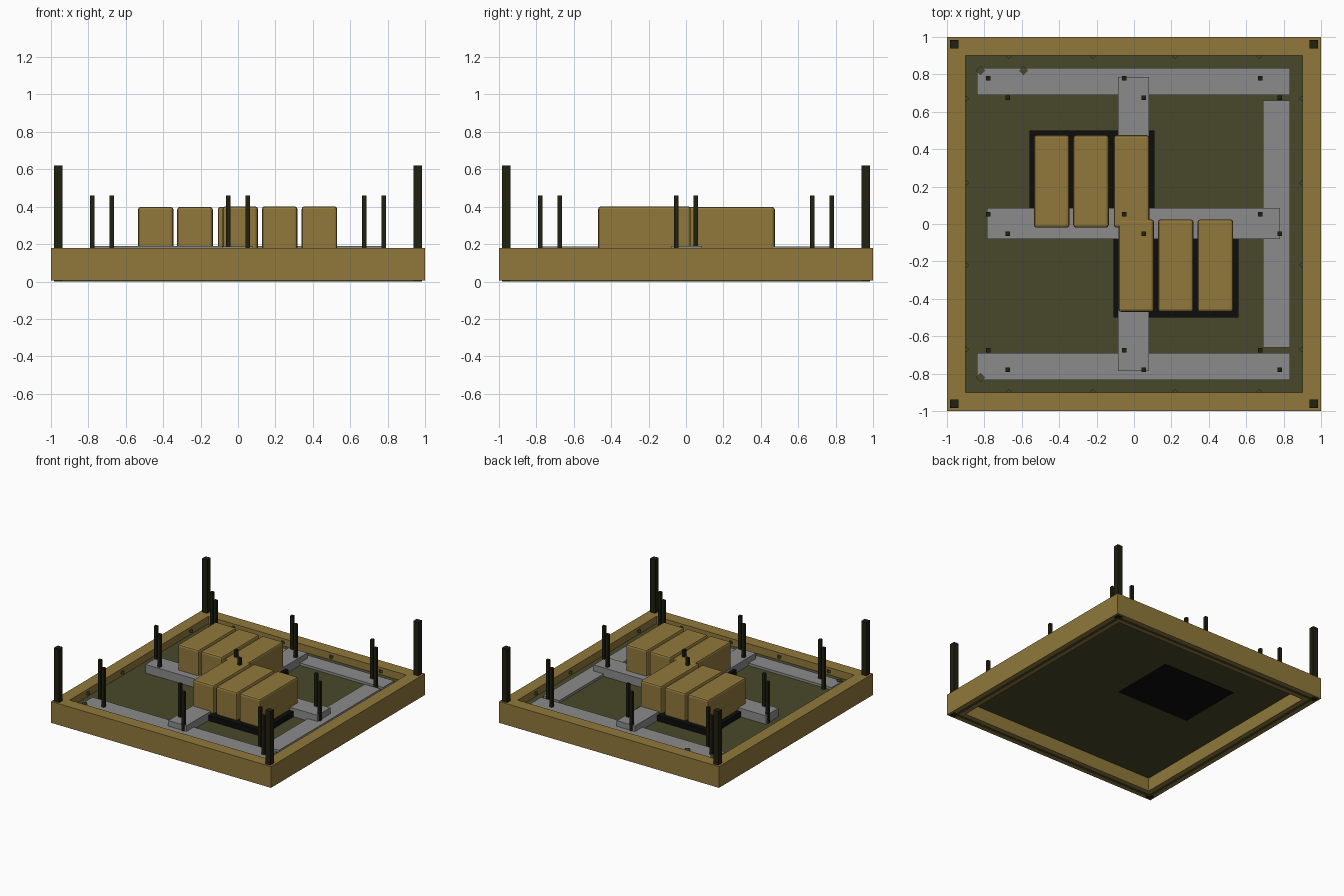
import bpy
import math

cube = bpy.data.objects.get("Cube")
if cube:
    bpy.data.objects.remove(cube, do_unlink=True)


def material(name, rgb):
    m = bpy.data.materials.new(name)
    m.use_nodes = True
    m.diffuse_color = (*rgb, 1)
    bsdf = m.node_tree.nodes["Principled BSDF"]
    bsdf.inputs["Base Color"].default_value = (*rgb, 1)
    bsdf.inputs["Roughness"].default_value = 0.9
    return m


TAN = material("tan", (0.28, 0.19, 0.044))
OLIVE = material("olive", (0.066, 0.066, 0.024))
GREY = material("grey", (0.26, 0.26, 0.26))
BLACK = material("black", (0.004, 0.004, 0.004))
DARK = material("dark_olive", (0.014, 0.014, 0.005))


def box(name, x0, x1, y0, y1, z0, z1, mat, bevel=0, turn=0):
    bpy.ops.mesh.primitive_cube_add(
        size=1, location=((x0 + x1) / 2, (y0 + y1) / 2, (z0 + z1) / 2))
    o = bpy.context.object
    o.name = name
    o.scale = (x1 - x0, y1 - y0, z1 - z0)
    bpy.ops.object.transform_apply(location=False, rotation=False, scale=True)
    o.rotation_euler.z = turn
    o.data.materials.append(mat)
    if bevel:
        b = o.modifiers.new("Bevel", "BEVEL")
        b.width = bevel
        b.segments = 2
    return o


def post(name, x, y, size, z0, z1, mat, turn=0):
    h = size / 2
    return box(name, x - h, x + h, y - h, y + h, z0, z1, mat, turn=turn)


RIM, INNER, FLOOR = 0.18, 0.9, 0.12

# Square outer rim and the floor inside it
for s, side in ((-1, "low"), (1, "high")):
    a, b = sorted((s * INNER, s))
    box("rim_x_" + side, a, b, -1, 1, 0.005, RIM, TAN)
    box("rim_y_" + side, -INNER, INNER, a, b, 0.005, RIM, TAN)
    # Runner set along the underside of the rim
    a, b = s * 0.95 - 0.01, s * 0.95 + 0.01
    box("under_runner_x_" + side, a, b, -0.95, 0.95, 0, 0.02, OLIVE)
    box("under_runner_y_" + side, -0.95, 0.95, a, b, 0, 0.02, OLIVE)
box("floor", -INNER, INNER, -INNER, INNER, FLOOR - 0.005, FLOOR, OLIVE)

# Flat perimeter strips and the raised central cross
for s, side in ((-1, "front"), (1, "back")):
    a, b = sorted((s * 0.69, s * 0.835))
    box("strip_" + side, -0.84, 0.835, a, b, FLOOR, 0.14, GREY)
box("strip_left", 0.69, 0.835, -0.66, 0.66, FLOOR, 0.14, GREY)
box("cross_beam_long", -0.085, 0.08, -0.785, 0.785, FLOOR, 0.186, GREY)
box("cross_beam_wide", -0.785, 0.78, -0.08, 0.085, FLOOR, 0.19, GREY)

# Small diamond plates on the strips
for x, y in ((-0.82, 0.82), (-0.59, 0.82), (-0.82, -0.82)):
    post("diamond_plate", x, y, 0.035, 0.138, 0.146, OLIVE, math.pi / 4)

# Two dark pads, each carrying three crates
box("pad_back", -0.56, 0.11, -0.05, 0.5, FLOOR - 0.008, 0.165, BLACK)
box("pad_front", -0.11, 0.56, -0.5, 0.05, FLOOR - 0.003, 0.165, BLACK)
for x in (-0.535, -0.325, -0.108):
    box("crate_back", x, x + 0.19, -0.02, 0.475, 0.165, 0.399, TAN, 0.015)
for x in (-0.083, 0.128, 0.34):
    box("crate_front", x, x + 0.19, -0.47, 0.025, 0.165, 0.402, TAN, 0.015)

# Tall corner posts
for x in (-0.96, 0.96):
    for y in (-0.96, 0.96):
        post("corner_post", x, y, 0.046, 0, 0.62, DARK)

# Pairs of thin stakes on a three by three grid
for gx in (-0.728, 0, 0.728):
    for gy in (-0.728, 0, 0.728):
        for d in (-0.052, 0.052):
            post("stake", gx + d, gy - d, 0.024, FLOOR, 0.46, DARK)

# Little studs along the inner faces of the rim
for t in (-0.67, -0.22, 0.22, 0.67):
    for s in (-0.897, 0.897):
        post("rim_stud", s, t, 0.02, 0.14, 0.16, OLIVE, math.pi / 4)
        post("rim_stud", t, s, 0.02, 0.14, 0.16, OLIVE, math.pi / 4)
